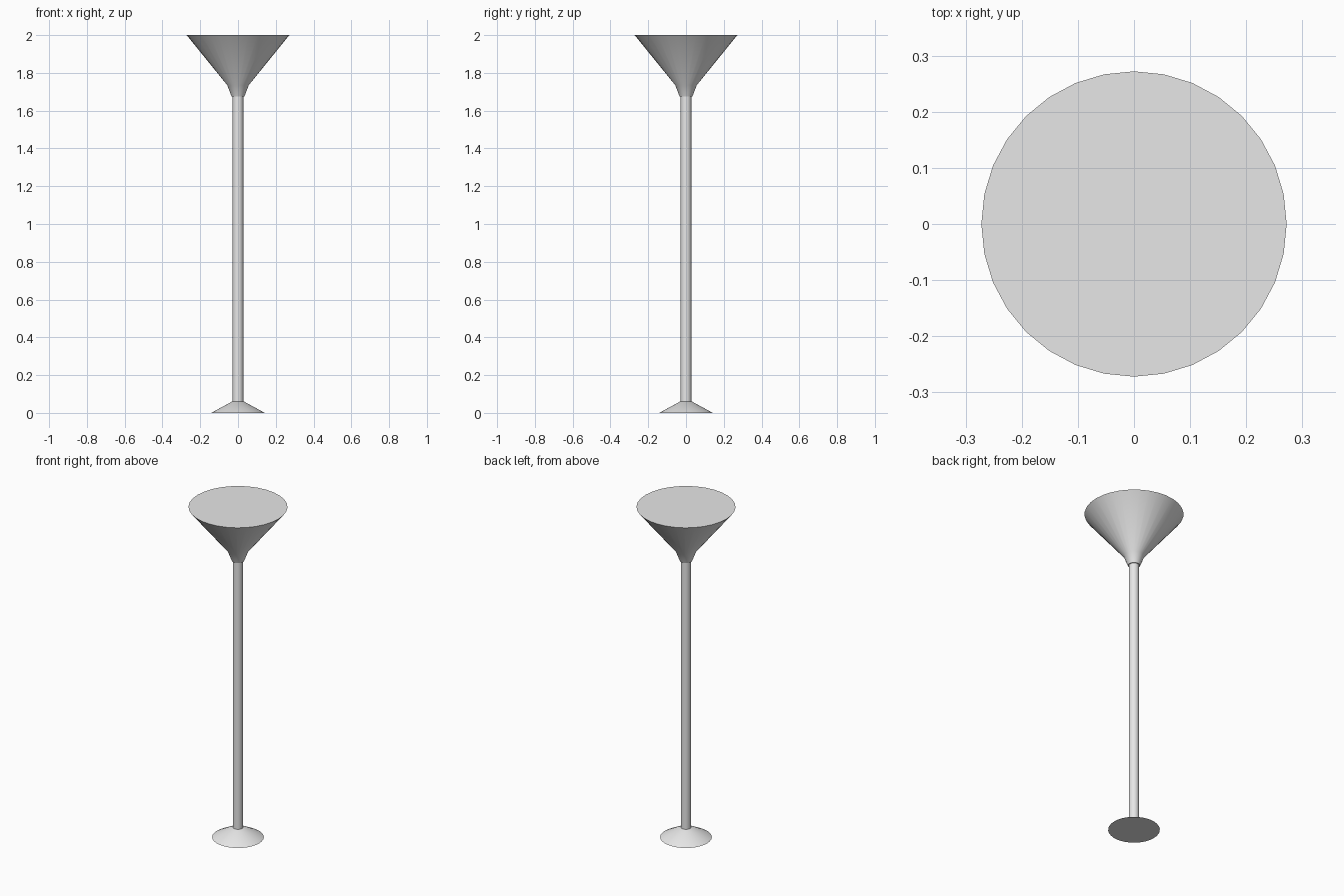
import bpy
import bmesh
from math import radians
from mathutils import Matrix, Vector

SIDES = 32

cube = bpy.data.objects.get("Cube")
if cube:
    bpy.data.objects.remove(cube, do_unlink=True)

# Single light grey finish
grey = bpy.data.materials.new("light_grey")
grey.use_nodes = True
colour = (0.8, 0.8, 0.8, 1)
grey.diffuse_color = colour
grey.node_tree.nodes["Principled BSDF"].inputs["Base Color"].default_value = colour


def turned_part(name, profile):
    """Closed solid of revolution from (radius, height) points, bottom to top."""
    bm = bmesh.new()
    rings = []
    for radius, z in profile:
        ring = bmesh.ops.create_circle(bm, segments=SIDES, radius=radius,
                                       matrix=Matrix.Translation((0, 0, z)))
        rings.append(ring["verts"])
    for low, high in zip(rings, rings[1:]):
        for i in range(SIDES):
            j = (i + 1) % SIDES
            bm.faces.new((low[i], low[j], high[j], high[i]))
    bm.faces.new(rings[0])
    bm.faces.new(rings[-1])
    bmesh.ops.recalc_face_normals(bm, faces=bm.faces)
    mesh = bpy.data.meshes.new(name)
    bm.to_mesh(mesh)
    bm.free()
    mesh.materials.append(grey)
    obj = bpy.data.objects.new(name, mesh)
    bpy.context.collection.objects.link(obj)
    bpy.ops.object.select_all(action="DESELECT")
    obj.select_set(True)
    bpy.context.view_layer.objects.active = obj
    bpy.ops.object.shade_smooth_by_angle(angle=radians(30))
    return obj


# Conical foot, slim pole and flared shade with a short neck
turned_part("base", [(0.142, 0), (0.032, 0.06)])
turned_part("pole", [(0.028, 0.05), (0.028, 1.69)])
turned_part("shade", [(0.034, 1.675), (0.057, 1.735), (0.272, 2)])
